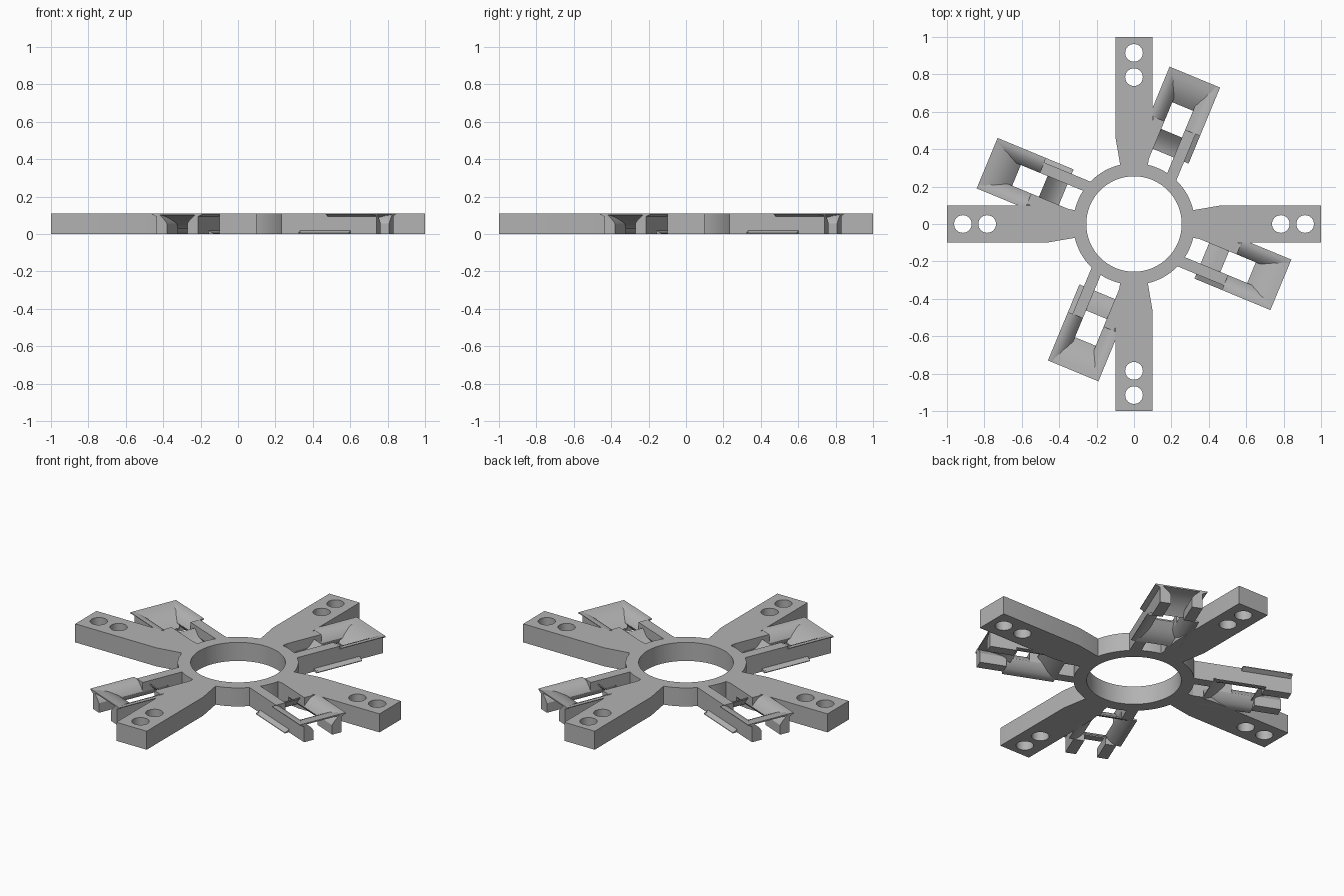
import bpy, bmesh, math
from mathutils import Matrix

if "Cube" in bpy.data.objects:
    bpy.data.objects.remove(bpy.data.objects["Cube"])

H = 0.11          # overall thickness
SMOOTH = math.radians(30)

grey = bpy.data.materials.new("plain_grey")
grey.use_nodes = True
colour = (0.45, 0.45, 0.45, 1)
grey.diffuse_color = colour
grey.node_tree.nodes["Principled BSDF"].inputs["Base Color"].default_value = colour


def finish(ob):
    bpy.ops.object.select_all(action='DESELECT')
    bpy.context.view_layer.objects.active = ob
    ob.select_set(True)
    if ob.type == 'CURVE':
        bpy.ops.object.convert(target='MESH')
        ob = bpy.context.object
    bpy.ops.object.shade_smooth_by_angle(angle=SMOOTH)
    return ob


def circle(radius, cx=0, n=64):
    steps = [2 * math.pi * i / n for i in range(n)]
    return [(cx + radius * math.cos(a), radius * math.sin(a)) for a in steps]


def plate(name, outlines, angle=0):
    """Flat slab of height H; inner outlines become holes."""
    cu = bpy.data.curves.new(name, 'CURVE')
    cu.dimensions = '2D'
    cu.fill_mode = 'BOTH'
    cu.extrude = H / 2
    for pts in outlines:
        sp = cu.splines.new('POLY')
        sp.points.add(len(pts) - 1)
        for p, (x, y) in zip(sp.points, pts):
            p.co = (x, y, 0, 1)
        sp.use_cyclic_u = True
    cu.materials.append(grey)
    ob = bpy.data.objects.new(name, cu)
    bpy.context.collection.objects.link(ob)
    ob.location.z = H / 2
    ob.rotation_euler.z = angle
    return finish(ob)


def loft(bm, sections):
    """Closed solid through matching rings of points."""
    rings = [[bm.verts.new(p) for p in s] for s in sections]
    n = len(rings[0])
    for a, b in zip(rings, rings[1:]):
        for i in range(n):
            j = (i + 1) % n
            bm.faces.new((a[i], a[j], b[j], b[i]))
    bm.faces.new(rings[0])
    bm.faces.new(rings[-1][::-1])


def solid(name, bm, angle):
    bmesh.ops.recalc_face_normals(bm, faces=bm.faces)
    bm.transform(Matrix.Rotation(angle, 4, 'Z'))
    me = bpy.data.meshes.new(name)
    bm.to_mesh(me)
    bm.free()
    me.materials.append(grey)
    ob = bpy.data.objects.new(name, me)
    bpy.context.collection.objects.link(ob)
    return finish(ob)


# Rail cross-sections: (sideways, height), outer edge to inner edge
flare = [(0.12, 0.092), (0.146, 0.106), (0.146, H), (0.125, H),
         (0.10, 0.10), (0.08, 0.082), (0.066, 0.066), (0.06, 0.056)]
flat = [(0.12, H), (0.06, H)]


def under(top):
    return [(v, H - z) for v, z in reversed(top)]


segments = [(0.29, 0.41, flat, flat), (0.41, 0.57, flare, flat),
            (0.57, 0.70, flare, flare), (0.70, 0.85, flat, flare)]

# Throat sheets: (distance out, height, half width)
outer_ramp = [(0.85, 0.11, 0.146), (0.815, 0.106, 0.127), (0.77, 0.094, 0.105),
              (0.72, 0.068, 0.08), (0.68, 0.033, 0.06)]
inner_ramp = [(0.41, 0.0, 0.146), (0.43, 0.006, 0.125), (0.46, 0.022, 0.10),
              (0.49, 0.046, 0.08), (0.525, 0.085, 0.06)]


def sheet(name, ramp, thickness, angle):
    bm = bmesh.new()
    loft(bm, [[(u, -w, z), (u, w, z), (u, w, z + thickness), (u, -w, z + thickness)]
              for u, z, w in ramp])
    solid(name, bm, angle)


# Central ring
plate("central_ring", [circle(0.325, n=96), circle(0.255, n=96)])

# Arm outline with two bolt holes
half = [(0.28, 0.068), (0.315, 0.074), (0.47, 0.1), (1, 0.1)]
arm = half + [(x, -y) for x, y in reversed(half)]
holes = [circle(0.047, cx, 40) for cx in (0.785, 0.915)]

for k in range(4):
    turn = k * math.pi / 2
    plate(f"arm_{k + 1}", [arm] + holes, turn)

    # Guide beside each arm
    lean = turn - math.pi / 8
    for side, label in ((1, "inner"), (-1, "outer")):
        bm = bmesh.new()
        for u0, u1, low, high in segments:
            ring = under(low) + high
            loft(bm, [[(u, side * v, z) for v, z in ring] for u in (u0, u1)])
        solid(f"guide_{label}_rail_{k + 1}", bm, lean)
    sheet(f"guide_top_ramp_{k + 1}", outer_ramp, -0.008, lean)
    sheet(f"guide_bottom_ramp_{k + 1}", inner_ramp, 0.008, lean)
